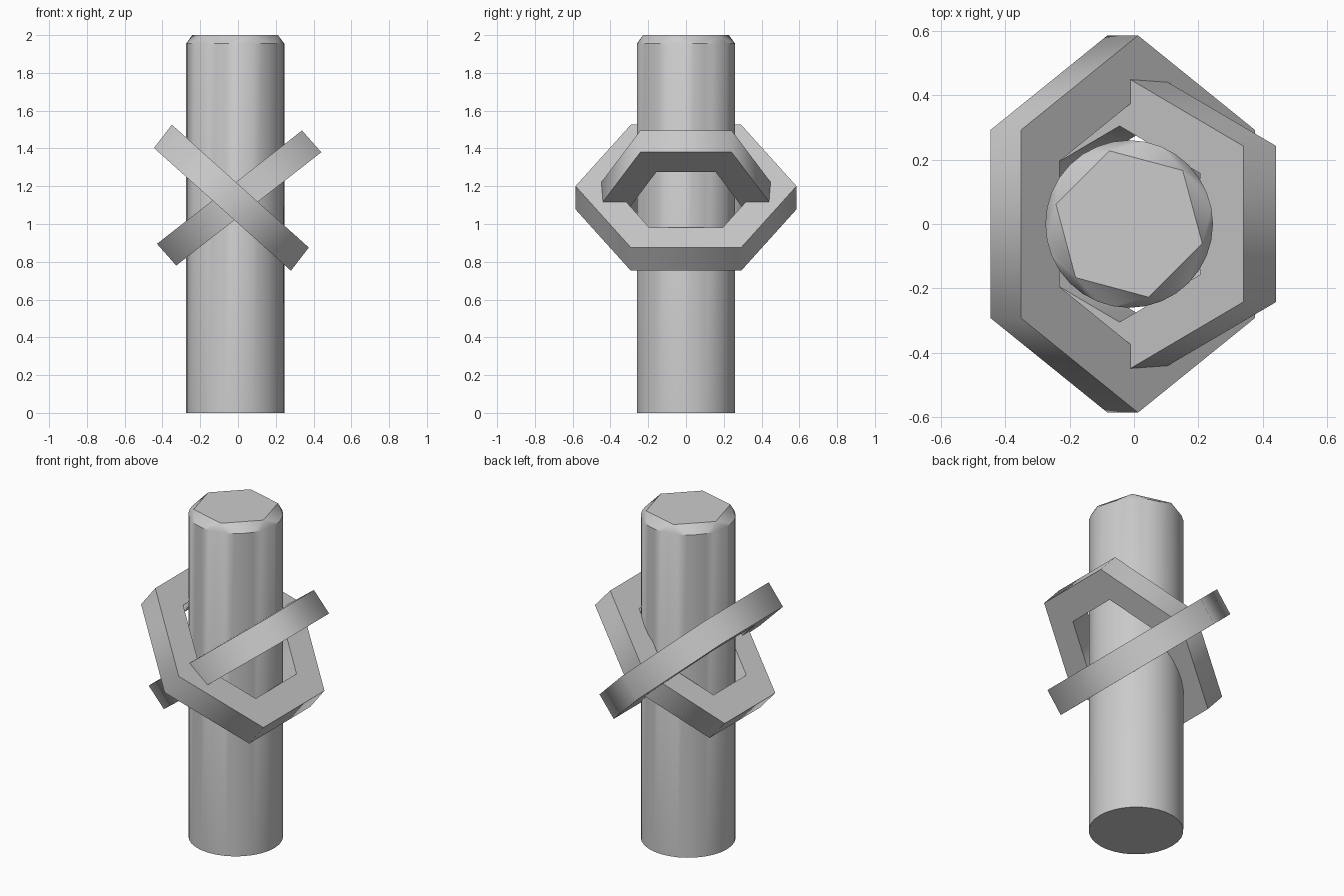
import bpy, bmesh
from math import sin, cos, radians
from mathutils import Vector

cube = bpy.data.objects.get("Cube")
if cube:
    bpy.data.objects.remove(cube, do_unlink=True)

# One plain grey for everything
grey = bpy.data.materials.new("light grey")
grey.use_nodes = True
grey.diffuse_color = (0.6, 0.6, 0.6, 1)
grey.node_tree.nodes["Principled BSDF"].inputs["Base Color"].default_value = (0.6, 0.6, 0.6, 1)


def finish(bm, name, angle):
    """Turn a bmesh into a shaded, coloured object."""
    bmesh.ops.recalc_face_normals(bm, faces=bm.faces)
    mesh = bpy.data.meshes.new(name)
    bm.to_mesh(mesh)
    bm.free()
    mesh.materials.append(grey)
    obj = bpy.data.objects.new(name, mesh)
    bpy.context.collection.objects.link(obj)
    bpy.ops.object.select_all(action='DESELECT')
    obj.select_set(True)
    bpy.context.view_layer.objects.active = obj
    bpy.ops.object.shade_smooth_by_angle(angle=radians(angle))
    return obj


def post(name, x, radius, shoulder, top, tip_radius):
    """Round post whose chamfer runs from a circle up to a six-sided top."""
    bm = bmesh.new()
    for z, r, sides, turn in ((0, radius, 32, 0), (shoulder, radius, 32, 0),
                              (top, tip_radius, 6, 45)):
        for i in range(sides):
            a = radians(turn + 360 * i / sides)
            bm.verts.new((x + r * cos(a), r * sin(a), z))
    bmesh.ops.convex_hull(bm, input=bm.verts)
    bmesh.ops.dissolve_limit(bm, angle_limit=radians(1), verts=bm.verts, edges=bm.edges)
    return finish(bm, name, 32)


def hex_ring(name, centre, along, normal, tip, shoulder, hole):
    """Tilted six-sided ring: 'along' is its half length, 'normal' its half thickness."""
    centre, along, normal = Vector(centre), Vector(along), Vector(normal)
    outline = [(0, tip), (1, shoulder), (1, -shoulder),
               (0, -tip), (-1, -shoulder), (-1, shoulder)]
    bm = bmesh.new()
    loops = []
    for scale, side in ((1, 1), (1, -1), (hole, -1), (hole, 1)):
        loops.append([bm.verts.new(centre + along * u * scale + normal * side
                                   + Vector((0, y * scale, 0))) for u, y in outline])
    for k in range(4):
        a, b = loops[k], loops[(k + 1) % 4]
        for i in range(6):
            j = (i + 1) % 6
            bm.faces.new((a[i], a[j], b[j], b[i]))
    return finish(bm, name, 70)


post("post", -0.015, 0.26, 1.955, 2.0, 0.235)
hex_ring("large_ring", (-0.035, 0, 1.139), (0.3625, 0, -0.325),
         (0.0475, 0, 0.0615), 0.585, 0.292, 0.67)
hex_ring("small_ring", (0.006, 0, 1.1375), (0.384, 0, 0.30),
         (-0.051, 0, 0.0575), 0.468, 0.242, 0.65)
